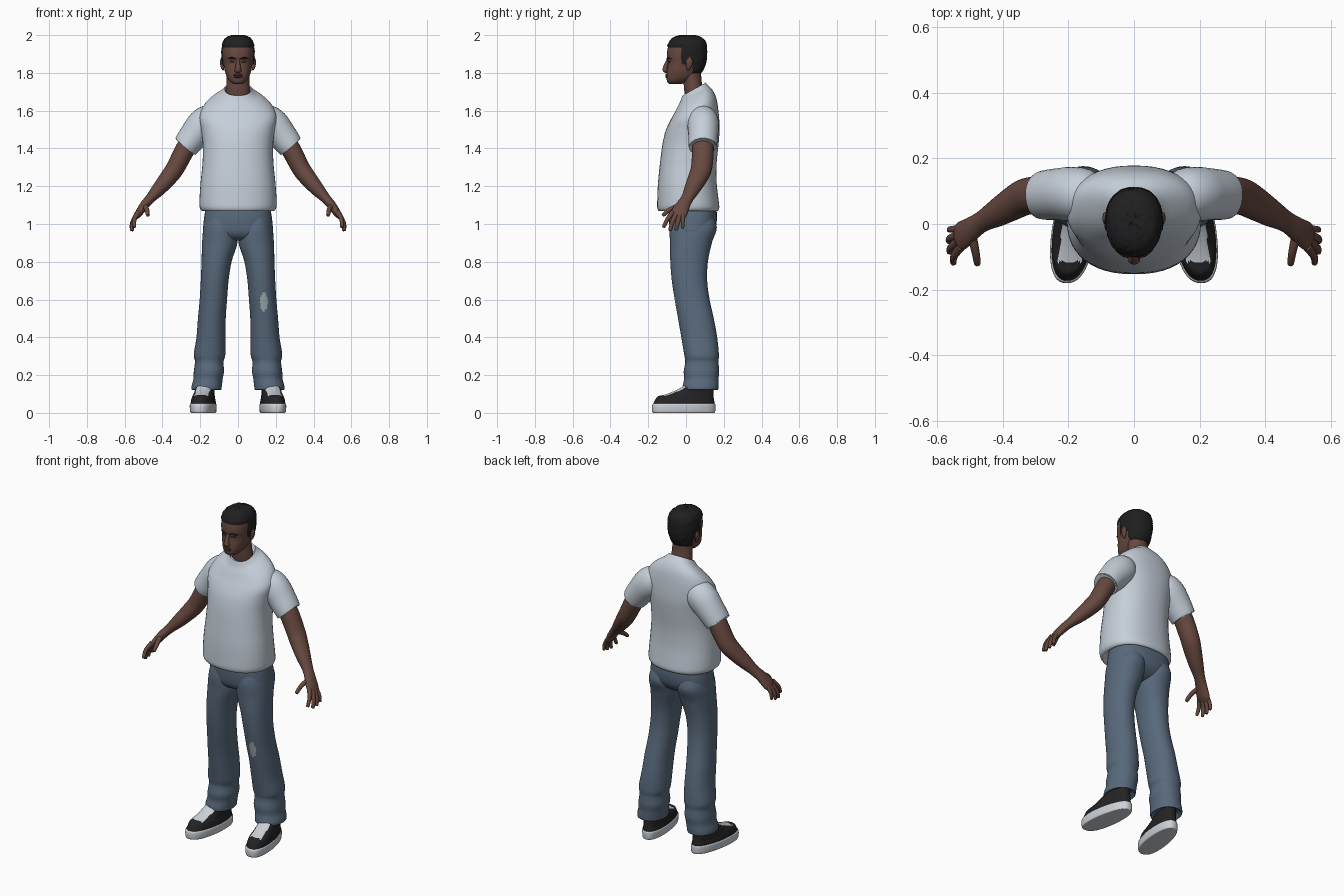
import bpy, bmesh, math, random
from mathutils import Vector

random.seed(4)


def material(name, rgb):
    m = bpy.data.materials.new(name)
    m.diffuse_color = (*rgb, 1)
    return m


SHIRT = material("shirt_grey", (0.56, 0.62, 0.69))
DENIM = material("denim_blue", (0.098, 0.142, 0.20))
PATCH = material("worn_denim", (0.36, 0.41, 0.44))
SKIN = material("brown_skin", (0.135, 0.066, 0.050))
DARK = material("dark_skin", (0.06, 0.026, 0.021))
HAIR = material("black_hair", (0.014, 0.014, 0.014))
SHOE = material("shoe_black", (0.018, 0.017, 0.017))
SOLE = material("sole_white", (0.60, 0.64, 0.68))


def smooth_keys(keys, sub):
    """Catmull-Rom interpolation of key tuples."""
    out = []
    for i in range(len(keys) - 1):
        a, b, c, d = (keys[max(0, min(len(keys) - 1, i + k))] for k in (-1, 0, 1, 2))
        for s in range(sub):
            t = s / sub
            out.append([0.5 * (2 * q + (r - p) * t + (2 * p - 5 * q + 4 * r - w) * t * t
                        + (3 * q - p - 3 * r + w) * t ** 3) for p, q, r, w in zip(a, b, c, d)])
    out.append(list(keys[-1]))
    return out


def skin(name, rings, mats, rule=None, warp=None, angle=50):
    """Bridge rings into a closed smooth surface."""
    bm = bmesh.new()
    rows = [[bm.verts.new(warp(p) if warp else p) for p in r] for r in rings]
    n = len(rows[0])
    for a, b in zip(rows, rows[1:]):
        for i in range(n):
            bm.faces.new((a[i], a[(i + 1) % n], b[(i + 1) % n], b[i]))
    bm.faces.new(rows[0])
    bm.faces.new(rows[-1])
    bmesh.ops.recalc_face_normals(bm, faces=bm.faces)
    if rule:
        for f in bm.faces:
            f.material_index = rule(f.calc_center_median(), f.normal)
    me = bpy.data.meshes.new(name)
    bm.to_mesh(me)
    bm.free()
    for m in mats:
        me.materials.append(m)
    ob = bpy.data.objects.new(name, me)
    bpy.context.collection.objects.link(ob)
    bpy.ops.object.select_all(action='DESELECT')
    ob.select_set(True)
    bpy.context.view_layer.objects.active = ob
    bpy.ops.object.shade_smooth_by_angle(angle=math.radians(angle))
    return ob


def upright(keys, n=40, sub=4, power=2.3):
    """Stacked rings; key = z, x0, x1, y_front, y_back, slope."""
    rings = []
    for z, x0, x1, yf, yb, sl in smooth_keys(keys, sub):
        ring = []
        for i in range(n):
            c, s = math.cos(math.tau * i / n), math.sin(math.tau * i / n)
            u = math.copysign(abs(c) ** (2 / power), c)
            v = math.copysign(abs(s) ** (2 / power), s)
            dy = v * (yb - yf) / 2
            ring.append(Vector(((x0 + x1) / 2 + u * (x1 - x0) / 2, (yf + yb) / 2 + dy, z + sl * dy)))
        rings.append(ring)
    return rings


def limb(keys, n=20, sub=4, side=1):
    """Rings along a path; key = x, y, z, thickness, depth."""
    ks = smooth_keys(keys, sub)
    pts = [Vector(k[:3]) for k in ks]
    rings = []
    for i, k in enumerate(ks):
        t = (pts[min(i + 1, len(pts) - 1)] - pts[max(i - 1, 0)]).normalized()
        u = t.cross(Vector((0, 1, 0))).normalized()
        v = u.cross(t)
        ring = [pts[i] + u * k[3] * math.cos(math.tau * j / n) + v * k[4] * math.sin(math.tau * j / n)
                for j in range(n)]
        rings.append([Vector((p.x * side, p.y, p.z)) for p in ring])
    return rings


def sym(rows):
    return [(z, -w, w, yf, yb, sl) for z, w, yf, yb, sl in rows]


# Shirt body with rolled hem and sloping collar
skin("shirt", upright(sym([
    (1.085, .165, -.12, .145, 0), (1.068, .185, -.14, .165, 0), (1.085, .202, -.152, .176, 0),
    (1.13, .204, -.152, .172, 0), (1.22, .198, -.148, .162, 0), (1.32, .188, -.138, .162, 0),
    (1.42, .186, -.125, .172, 0), (1.50, .196, -.108, .178, .05), (1.57, .205, -.085, .172, .2),
    (1.625, .180, -.064, .160, .38), (1.665, .135, -.045, .140, .48), (1.69, .095, -.030, .120, .55),
    (1.708, .076, -.022, .108, .55), (1.714, .070, -.018, .103, .55), (1.700, .064, -.012, .096, .55)]),
    n=48), [SHIRT])

# Neck
skin("neck", limb([(0, .06, 1.62, .066, .055), (0, .042, 1.70, .064, .050), (0, .034, 1.76, .060, .048),
                   (0, .03, 1.82, .06, .05)], n=28), [SKIN])


# Head, with the hair raised from the scalp by a hairline rule
def is_hair(p, *_):
    return int(p.z > 1.938 or (p.y > -.022 and p.z > 1.85) or (p.y > .035 and p.z > 1.80))


def raise_hair(p):
    if not is_hair(p):
        return p
    d = (p - Vector((0, .01, 1.88))).normalized()
    return p + d * (.006 + random.uniform(-.002, .002))


skin("head", upright(sym([
    (1.742, .022, -.088, -.02, 0), (1.752, .040, -.099, .005, 0), (1.775, .057, -.103, .045, 0),
    (1.81, .070, -.101, .082, 0), (1.85, .077, -.096, .099, 0), (1.885, .081, -.101, .105, 0),
    (1.92, .082, -.099, .106, 0), (1.955, .078, -.088, .102, 0), (1.98, .062, -.068, .084, 0),
    (1.992, .036, -.035, .052, 0), (1.994, .008, 0, .018, 0)]), n=56, sub=5),
    [SKIN, HAIR], rule=is_hair, warp=raise_hair, angle=60)

# Face: nose, lips, brows, eyes
skin("nose", limb([(0, -.094, 1.872, .008, .008), (0, -.103, 1.85, .011, .010), (0, -.110, 1.825, .015, .013),
                   (0, -.108, 1.812, .019, .013), (0, -.099, 1.805, .010, .006)], n=16), [SKIN])
for nm, z, w in (("upper_lip", 1.789, .006), ("lower_lip", 1.780, .006)):
    skin(nm, limb([(-.025, -.094, z - .002, .002, .002), (-.012, -.102, z, w, .006), (.012, -.102, z, w, .006),
                   (.025, -.094, z - .002, .002, .002)], n=12), [DARK])

for s, tag in ((1, "left"), (-1, "right")):
    skin(tag + "_brow", limb([(.012, -.099, 1.873, .003, .004), (.032, -.095, 1.879, .005, .005),
                              (.056, -.078, 1.874, .002, .003)], n=10, side=s), [HAIR])
    skin(tag + "_eye", limb([(.017, -.094, 1.859, .001, .002), (.031, -.091, 1.860, .006, .005),
                             (.046, -.083, 1.859, .001, .002)], n=10, side=s), [DARK])
    skin(tag + "_ear", limb([(.077, .012, 1.815, .004, .006), (.083, .014, 1.83, .008, .013),
                             (.088, .018, 1.86, .008, .019), (.086, .018, 1.88, .003, .008)],
                            n=16, side=s), [SKIN])

    # Sleeve with open-looking hem
    skin(tag + "_sleeve", limb([(.10, .085, 1.575, .05, .055), (.145, .088, 1.553, .082, .078),
                                (.185, .091, 1.522, .088, .083), (.23, .091, 1.472, .079, .079),
                                (.272, .088, 1.418, .071, .075), (.276, .088, 1.413, .066, .070),
                                (.262, .088, 1.43, .052, .056)], n=32, side=s), [SHIRT])

    # Arm and palm
    skin(tag + "_arm", limb([(.23, .091, 1.47, .052, .055), (.28, .090, 1.395, .052, .057),
                             (.33, .083, 1.30, .049, .056), (.365, .065, 1.25, .046, .052),
                             (.415, .035, 1.19, .038, .043), (.462, .008, 1.138, .027, .033),
                             (.495, -.015, 1.10, .024, .037), (.525, -.036, 1.058, .020, .044),
                             (.540, -.045, 1.035, .012, .036)], n=28, side=s), [SKIN])

    # Fingers and thumb
    for nm, a, b, c, r in (("index", (.528, -.070, 1.062), (.548, -.098, 1.025), (.550, -.118, .985), .0115),
                           ("middle", (.535, -.052, 1.052), (.557, -.072, 1.010), (.561, -.084, .968), .0120),
                           ("ring", (.538, -.034, 1.046), (.560, -.044, 1.005), (.563, -.052, .970), .0115),
                           ("little", (.536, -.016, 1.050), (.557, -.016, 1.015), (.562, -.018, .980), .0100),
                           ("thumb", (.495, -.030, 1.098), (.483, -.082, 1.078), (.477, -.120, 1.048), .0125)):
        tip = tuple(q + (q - p) * .1 for p, q in zip(b, c))
        skin(f"{tag}_{nm}_finger", limb([(*a, r * 1.2, r * 1.2), (*b, r, r), (*c, r * .8, r * .8),
                                         (*tip, r * .3, r * .3)], n=14, side=s), [SKIN])

    # Trouser leg, worn patch on the left knee only
    def worn(p, nrm):
        d = ((p.x - .138) / .020) ** 2 + ((p.z - .588) / .047) ** 2
        return int(nrm.y < 0 and d < 1 + .25 * math.sin(p.z * 260))

    leg = [(1.05, .012, .165, -.07, .14, 0), (.98, .002, .183, -.086, .163, 0), (.90, .003, .190, -.085, .137, 0),
           (.80, .034, .193, -.083, .116, 0), (.70, .050, .197, -.075, .112, 0), (.60, .058, .203, -.060, .125, 0),
           (.50, .065, .212, -.042, .147, 0), (.40, .066, .220, -.025, .165, 0), (.31, .067, .234, -.010, .174, 0),
           (.27, .077, .228, -.004, .172, 0), (.22, .074, .234, -.012, .176, 0), (.18, .081, .236, -.010, .172, 0),
           (.14, .086, .246, -.018, .172, 0), (.122, .09, .243, -.014, .168, 0), (.14, .108, .226, .005, .15, 0)]
    skin(tag + "_trouser_leg", upright([(k[0], k[1] * s, k[2] * s, *k[3:]) for k in leg], n=72, sub=8, power=2.15),
         [DENIM, PATCH], rule=worn if s > 0 else None)

    # Shoe: toes turned slightly outward
    def turn(p, s=s):
        taper = 1 - max(0, p.y) * .9
        return Vector((s * (.181 + p.x * taper - .13 * p.y), p.y, p.z))

    skin(tag + "_sole", upright(sym([(0, .058, -.172, .148, 0), (.004, .064, -.178, .154, 0),
                                     (.03, .067, -.180, .156, 0), (.046, .066, -.177, .155, 0),
                                     (.050, .060, -.170, .15, 0)]), n=48, sub=3, power=2.5), [SOLE], warp=turn)

    def laces(p, nrm, s=s):
        x = abs(p.x - s * (.181 - .13 * p.y))
        return int(-.115 < p.y < -.005 and x < .036 and nrm.z > .3 and p.z > .075)

    skin(tag + "_shoe", upright(sym([(.044, .063, -.174, .152, 0), (.06, .062, -.168, .150, 0),
                                     (.078, .058, -.150, .148, -.06), (.092, .055, -.118, .146, -.02),
                                     (.108, .052, -.080, .145, .0), (.124, .050, -.045, .144, 0),
                                     (.142, .047, -.014, .142, 0), (.16, .042, .01, .138, 0)]),
                                n=48, sub=5, power=2.4), [SHOE, SOLE], rule=laces, warp=turn)

# Hips joining the two legs
skin("hips", upright(sym([(1.11, .165, -.082, .155, 0), (1.05, .177, -.090, .164, 0), (.99, .184, -.088, .158, 0),
                          (.95, .183, -.080, .135, 0), (.925, .15, -.06, .10, 0), (.912, .08, -.03, .06, 0)]),
                     n=48, power=2.5), [DENIM])
